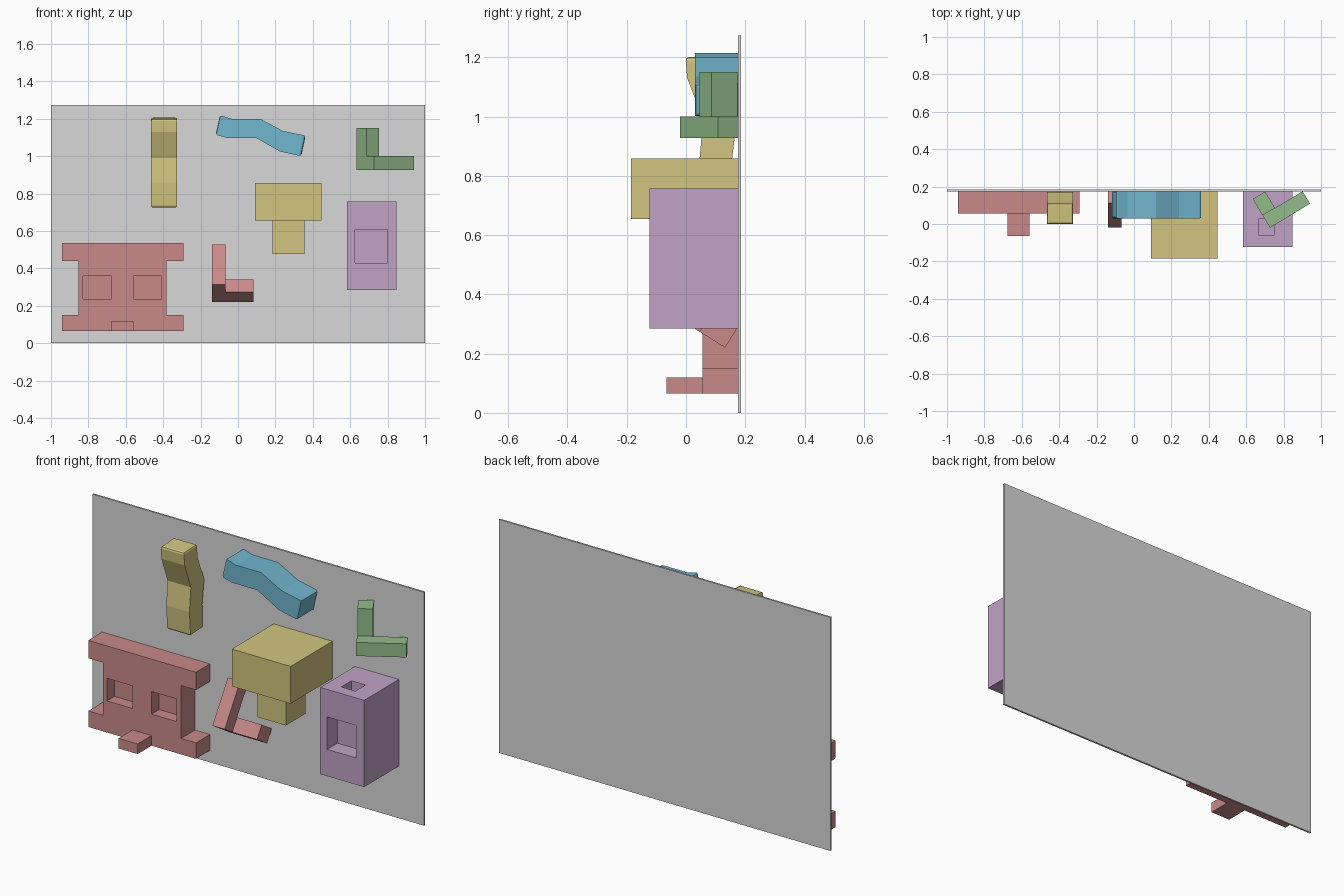
import bpy, bmesh, math
from mathutils import Vector

if "Cube" in bpy.data.objects:
    bpy.data.objects.remove(bpy.data.objects["Cube"])


def material(name, r, g, b):
    """Flat material from 0-255 display values."""
    lin = [((c / 255 + 0.055) / 1.055) ** 2.4 for c in (r, g, b)]
    m = bpy.data.materials.new(name)
    m.diffuse_color = (*lin, 1)
    m.use_nodes = True
    m.node_tree.nodes["Principled BSDF"].inputs["Base Color"].default_value = m.diffuse_color
    return m


GREY = material("board grey", 216, 216, 216)
RED = material("dusty red", 200, 138, 137)
YELLOW = material("mustard yellow", 210, 198, 128)
PURPLE = material("soft purple", 193, 163, 199)
BLUE = material("sky blue", 113, 182, 207)
GREEN = material("leaf green", 147, 188, 137)


def finish(name, bm, mat):
    bmesh.ops.recalc_face_normals(bm, faces=bm.faces)
    me = bpy.data.meshes.new(name)
    bm.to_mesh(me)
    bm.free()
    if mat:
        me.materials.append(mat)
    ob = bpy.data.objects.new(name, me)
    bpy.context.collection.objects.link(ob)
    return ob


def add_box(bm, origin, axes, lo, hi):
    """Box given by ranges along three axes from an origin."""
    vs = bmesh.ops.create_cube(bm, size=1)["verts"]
    for v in vs:
        p = Vector(origin)
        for i in range(3):
            p += Vector(axes[i]) * (lo[i] if v.co[i] < 0 else hi[i])
        v.co = p


XYZ = ((1, 0, 0), (0, 1, 0), (0, 0, 1))


def box(name, lo, hi, mat=None):
    bm = bmesh.new()
    add_box(bm, (0, 0, 0), XYZ, lo, hi)
    return finish(name, bm, mat)


def prism(name, pts, lo, hi, axis, mat, end_axis=None):
    """Extrude a profile along x or y; optionally soften the two end caps."""
    bm = bmesh.new()
    put = (lambda a, c, t: (a, t, c)) if axis == "y" else (lambda a, c, t: (t, a, c))
    face = bm.faces.new([bm.verts.new(put(a, c, lo)) for a, c in pts])
    new = bmesh.ops.extrude_face_region(bm, geom=[face])["geom"]
    step = Vector(put(0, 0, hi - lo))
    bmesh.ops.translate(bm, vec=step, verts=[g for g in new if isinstance(g, bmesh.types.BMVert)])
    bmesh.ops.recalc_face_normals(bm, faces=bm.faces)
    if end_axis:
        ends = [f for f in bm.faces if len(f.verts) == 4 and abs(f.normal.dot(Vector(end_axis))) > 0.9
                and abs(f.calc_area() - 0.015) < 0.0035]
        edges = list({e for f in ends for e in f.edges})
        bmesh.ops.bevel(bm, geom=edges, offset=0.012, segments=2, profile=0.5, affect="EDGES")
    return finish(name, bm, mat)


def carve(ob, *ranges):
    """Cut box-shaped pockets into an object."""
    for lo, hi in ranges:
        cutter = box("cutter", lo, hi)
        cutter.hide_render = True
        mod = ob.modifiers.new("pocket", "BOOLEAN")
        mod.operation, mod.solver, mod.object = "DIFFERENCE", "EXACT", cutter
        bpy.context.view_layer.objects.active = ob
        bpy.ops.object.modifier_apply(modifier=mod.name)
        bpy.data.objects.remove(cutter)


def corner_hold(name, origin, u, v, w, mat):
    """Two bars meeting at a corner, one set behind the other."""
    bm = bmesh.new()
    add_box(bm, origin, (u, v, w), (0, 0, 0), (0.25, 0.077, 0.074))
    add_box(bm, origin, (u, v, w), (0, 0.077, 0), (0.077, 0.179, 0.223))
    return finish(name, bm, mat)


# backing board
box("board", (-1, 0.175, 0), (1, 0.185, 1.273), GREY)

# red H-shaped panel with two pockets and a peg
half = [(0.325, 0.065), (0.325, 0.152), (0.235, 0.152),
        (0.235, 0.44), (0.325, 0.44), (0.325, 0.537)]
cx = -0.617
outline = [(cx + a, c) for a, c in half] + [(cx - a, c) for a, c in reversed(half)]
panel = prism("h_panel", outline, 0.055, 0.175, "y", RED)
carve(panel, ((-0.83, 0, 0.237), (-0.675, 0.12, 0.36)),
      ((-0.56, 0, 0.237), (-0.41, 0.12, 0.36)))
box("panel_peg", (-0.675, -0.065, 0.065), (-0.56, 0.056, 0.12), RED)

# green and red corner pieces
a = math.radians(31)
corner_hold("green_corner_piece", (0.727, -0.02, 0.927),
            (math.cos(a), math.sin(a), 0), (-math.sin(a), math.cos(a), 0), (0, 0, 1), GREEN)
b = math.radians(58)
corner_hold("red_corner_piece", (-0.14, -0.02, 0.315),
            (0, math.cos(b), math.sin(b)), (0, math.sin(b), -math.cos(b)), (1, 0, 0), RED)

# bent bars
prism("blue_bent_bar", [(-0.096, 1.219), (-0.035, 1.20), (0.118, 1.20), (0.24, 1.135), (0.362, 1.11),
                        (0.338, 1.0), (0.225, 1.025), (0.096, 1.098), (-0.06, 1.098), (-0.12, 1.115)],
      0.03, 0.175, "y", BLUE, (1, 0, 0))
prism("yellow_bent_bar", [(-0.002, 1.2), (0.004, 1.13), (0.058, 0.99), (0.046, 0.86), (0.055, 0.724),
                          (0.16, 0.73), (0.156, 0.86), (0.172, 0.995), (0.115, 1.13), (0.11, 1.207)],
      -0.465, -0.325, "x", YELLOW, (0, 0, 1))

# yellow block with a stem
box("yellow_block", (0.092, -0.185, 0.655), (0.447, 0.175, 0.858), YELLOW)
box("yellow_block_stem", (0.185, -0.095, 0.477), (0.355, 0.073, 0.656), YELLOW)

# purple box with a front and a top pocket
purple = box("purple_box", (0.583, -0.124, 0.284), (0.848, 0.175, 0.757), PURPLE)
carve(purple, ((0.625, -0.3, 0.43), (0.80, -0.035, 0.607)),
      ((0.665, -0.06, 0.67), (0.75, 0.028, 0.9)))
